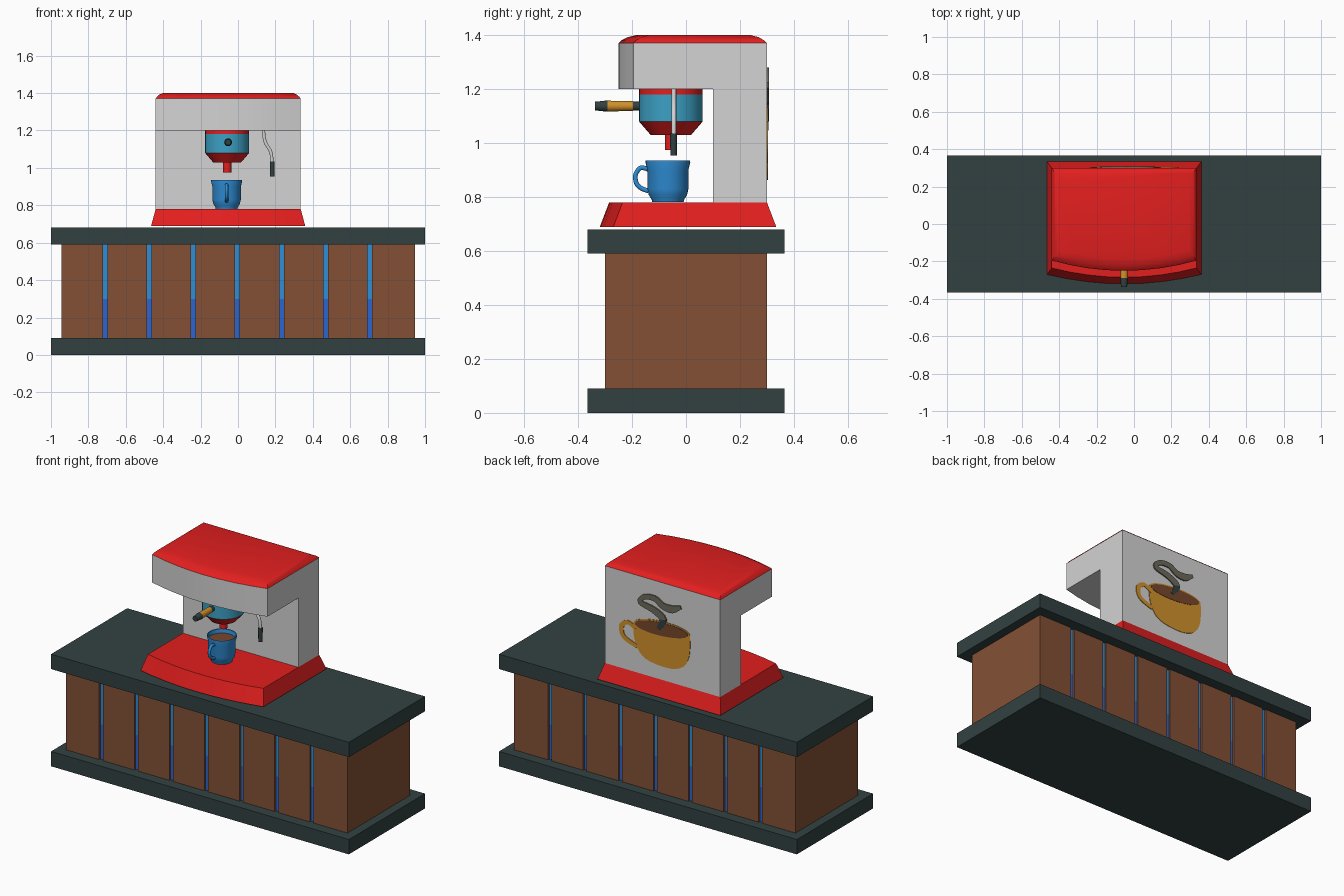
import bpy, bmesh, math
from mathutils import Vector, Matrix

if "Cube" in bpy.data.objects:
    bpy.data.objects.remove(bpy.data.objects["Cube"])


def material(name, rgb):
    m = bpy.data.materials.new(name)
    m.diffuse_color = (*[(c / 255) ** 2.2 for c in rgb], 1)
    m.use_nodes = True
    m.node_tree.nodes["Principled BSDF"].inputs["Base Color"].default_value = m.diffuse_color
    return m


RED = material("red", (226, 36, 36))
WHITE = material("light_grey", (210, 210, 210))
TEAL = material("teal", (62, 160, 196))
BLUE = material("blue", (50, 140, 212))
DEEP = material("deep_blue", (46, 102, 205))
ORANGE = material("orange", (208, 144, 46))
SLATE = material("slate", (54, 67, 67))
WOOD = material("wood", (130, 81, 56))
COFFEE = material("coffee", (118, 72, 48))
STEAM = material("steam_grey", (108, 106, 92))


def finish(name, bm, *mats, smooth=None):
    bmesh.ops.remove_doubles(bm, verts=bm.verts, dist=1e-5)
    bmesh.ops.recalc_face_normals(bm, faces=bm.faces)
    me = bpy.data.meshes.new(name)
    bm.to_mesh(me)
    bm.free()
    ob = bpy.data.objects.new(name, me)
    bpy.context.collection.objects.link(ob)
    for m in mats:
        me.materials.append(m)
    if smooth:
        select(ob)
        bpy.ops.object.shade_smooth_by_angle(angle=math.radians(smooth))
    return ob


def select(ob):
    bpy.ops.object.select_all(action='DESELECT')
    ob.select_set(True)
    bpy.context.view_layer.objects.active = ob


def box(name, x0, x1, y0, y1, z0, z1, mat):
    ring = [(x0, y0), (x1, y0), (x1, y1), (x0, y1)]
    return loft(name, [(ring, z0), (ring, z1)], mat)


def loft(name, rings, mat, smooth=None):
    """Join stacked (outline, z) rings and cap both ends."""
    bm = bmesh.new()
    loops = [[bm.verts.new((x, y, z)) for x, y in ring] for ring, z in rings]
    n = len(loops[0])
    for a, b in zip(loops, loops[1:]):
        for i in range(n):
            j = (i + 1) % n
            bm.faces.new((a[i], a[j], b[j], b[i]))
    bm.faces.new(loops[0])
    bm.faces.new(loops[-1])
    return finish(name, bm, mat, smooth=smooth)


def lathe(name, profile, centre, mat, axis='Z', n=32):
    """Spin a (radius, height) profile; axis 'Y' lays it along -y."""
    bm = bmesh.new()
    vs = [bm.verts.new((r, 0, h)) for r, h in profile]
    es = [bm.edges.new(p) for p in zip(vs, vs[1:])]
    bmesh.ops.spin(bm, geom=vs + es, cent=(0, 0, 0), axis=(0, 0, 1),
                   angle=2 * math.pi, steps=n, use_duplicate=False)
    if axis == 'Y':
        bm.transform(Matrix.Rotation(math.pi / 2, 4, 'X'))
    bm.transform(Matrix.Translation(centre))
    return finish(name, bm, mat, smooth=35)


def tube(name, pts, radius, mat):
    cu = bpy.data.curves.new(name, 'CURVE')
    cu.dimensions = '3D'
    cu.bevel_depth, cu.bevel_resolution, cu.use_fill_caps = radius, 3, True
    pts = smooth_path([Vector(p) for p in pts])
    sp = cu.splines.new('POLY')
    sp.points.add(len(pts) - 1)
    for p, co in zip(sp.points, pts):
        p.co = (*co, 1)
    cu.materials.append(mat)
    ob = bpy.data.objects.new(name, cu)
    bpy.context.collection.objects.link(ob)
    select(ob)
    bpy.ops.object.convert(target='MESH')
    bpy.ops.object.shade_smooth_by_angle(angle=math.radians(50))


def smooth_path(p, steps=5):
    """Catmull-Rom path through the points."""
    q = [p[0]] + p + [p[-1]]
    out = []
    for a, b, c, d in zip(q, q[1:], q[2:], q[3:]):
        for k in range(steps):
            t = k / steps
            out.append(0.5 * (2 * b + (c - a) * t + (2 * a - 5 * b + 4 * c - d) * t * t
                              + (3 * b - a - 3 * c + d) * t ** 3))
    return out + [p[-1]]


def extrude_back(name, bm, depth, *mats):
    ret = bmesh.ops.extrude_face_region(bm, geom=bm.faces[:])
    vs = [g for g in ret['geom'] if isinstance(g, bmesh.types.BMVert)]
    bmesh.ops.translate(bm, verts=vs, vec=(0, depth, 0))
    return finish(name, bm, *mats)


def plate(name, pts, depth, mat):
    bm = bmesh.new()
    bm.faces.new([bm.verts.new((x, 0.299, z)) for x, z in pts])
    return extrude_back(name, bm, depth, mat)


def ribbon(name, pts, widths, depth, *mats):
    """Thin plate following a path on the back panel; thickness varies."""
    path = smooth_path([Vector((x, z, w)) for (x, z), w in zip(pts, widths)])
    bm = bmesh.new()
    rows = []
    for i, p in enumerate(path):
        d = path[min(i + 1, len(path) - 1)] - path[max(i - 1, 0)]
        nrm = Vector((-d.y, d.x)).normalized() * p.z / 2
        rows.append([bm.verts.new((p.x + s * nrm.x, 0.299, p.y + s * nrm.y)) for s in (1, -1)])
    for a, b in zip(rows, rows[1:]):
        bm.faces.new((a[0], a[1], b[1], b[0]))
    return extrude_back(name, bm, depth, *mats)


def outline(x0, x1, back, front, sag, n=8):
    """Rectangle with a bowed front edge."""
    pts = [(x1, back), (x0, back)]
    for i in range(n + 1):
        t = 2 * i / n - 1
        pts.append(((x0 + x1) / 2 + t * (x1 - x0) / 2, front + sag * t * t))
    return pts


# Counter: two slabs, wooden panels, blue core showing in the gaps
box("counter_foot", -1, 1, -0.365, 0.365, 0, 0.09, SLATE)
box("counter_top", -1, 1, -0.365, 0.365, 0.59, 0.68, SLATE)
box("core_lower", -0.93, 0.93, -0.288, 0.288, 0.09, 0.3, DEEP)
box("core_upper", -0.93, 0.93, -0.288, 0.288, 0.3, 0.59, BLUE)
gaps = [-0.71 + 0.2357 * i for i in range(7)]
for i, (a, b) in enumerate(zip([-0.957] + gaps, gaps + [0.957])):
    box(f"wood_panel_{i + 1}", a + 0.012, b - 0.012, -0.3, 0.3, 0.09, 0.59, WOOD)

# Machine: flared base, column, head and rounded lid
loft("machine_base", [(outline(-0.465, 0.36, 0.335, -0.32, 0.05), 0.688),
                      (outline(-0.44, 0.335, 0.30, -0.285, 0.05), 0.78)], RED, 25)
box("machine_column", -0.44, 0.335, 0.1, 0.3, 0.78, 1.2, WHITE)
head = outline(-0.44, 0.335, 0.3, -0.25, 0.055)
loft("machine_head", [(head, 1.2), (head, 1.37)], WHITE, 25)
loft("machine_lid", [(head, 1.37),
                     (outline(-0.433, 0.328, 0.29, -0.24, 0.054), 1.38),
                     (outline(-0.42, 0.315, 0.27, -0.218, 0.052), 1.392),
                     (outline(-0.402, 0.297, 0.24, -0.185, 0.05), 1.40)], RED, 40)

# Brewing group
gx, gy = -0.058, -0.056
g = (gx, gy, 0)
lathe("group_collar", [(0, 1.18), (0.118, 1.18), (0.118, 1.202), (0, 1.202)], g, RED)
lathe("group_body", [(0, 1.08), (0.118, 1.08), (0.118, 1.18), (0, 1.18)], g, TEAL)
lathe("group_funnel", [(0, 1.03), (0.075, 1.03), (0.118, 1.08), (0, 1.08)], g, RED)
lathe("group_spout", [(0, 0.975), (0.022, 0.975), (0.022, 1.035), (0, 1.035)], g, RED, n=16)

# Filter handle pointing forward
h = (-0.053, 0, 1.137)
lathe("handle_ring", [(0, 0.16), (0.017, 0.16), (0.017, 0.196), (0, 0.196)], h, SLATE, 'Y', 16)
lathe("handle_grip", [(0, 0.196), (0.018, 0.196), (0.02, 0.29), (0, 0.29)], h, ORANGE, 'Y', 16)
lathe("handle_end", [(0, 0.29), (0.021, 0.29), (0.016, 0.337), (0, 0.337)], h, SLATE, 'Y', 16)

# Steam wand
tube("steam_wand", [(0.135, -0.045, 1.21), (0.145, -0.045, 1.14), (0.175, -0.045, 1.085),
                    (0.183, -0.045, 1.02)], 0.009, WHITE)
lathe("wand_tip", [(0, 0.953), (0.012, 0.953), (0.013, 1.035), (0, 1.035)],
      (0.183, -0.046, 0), SLATE, n=12)

# Cup with coffee
c = (-0.061, -0.067, 0)
lathe("cup", [(0, 0.781), (0.058, 0.781), (0.06, 0.79), (0.071, 0.808), (0.076, 0.83), (0.076, 0.9),
              (0.083, 0.928), (0.082, 0.936), (0.077, 0.934), (0.07, 0.9), (0.066, 0.82),
              (0, 0.8)], c, BLUE)
lathe("cup_coffee", [(0, 0.912), (0.0725, 0.912), (0.069, 0.895), (0, 0.895)], c, COFFEE)
tube("cup_handle", [(-0.061, y, z) for y, z in
                    [(-0.138, 0.902), (-0.168, 0.908), (-0.187, 0.882), (-0.183, 0.85),
                     (-0.165, 0.832), (-0.138, 0.822)]], 0.009, BLUE)


# Painted cup on the back panel
def ellipse(rx, rz, a0, a1, n):
    tilt = -0.06
    return [(-0.048 + rx * math.cos(a), 1.088 + rz * math.sin(a) + tilt * rx * math.cos(a))
            for a in (math.radians(a0 + (a1 - a0) * i / n) for i in range(n + 1))]


bowl = [Vector(p) for p in [(-0.238, 1.099), (-0.235, 0.98), (-0.195, 0.9), (-0.105, 0.864),
                            (0.03, 0.872), (0.1, 0.91), (0.137, 0.99), (0.142, 1.077)]]
plate("painted_cup", [tuple(p) for p in smooth_path(bowl, 3)] + ellipse(0.19, 0.048, 0, 180, 16)[1:-1],
      0.004, ORANGE)
plate("painted_coffee", ellipse(0.178, 0.04, 0, 360, 28)[:-1], 0.006, COFFEE)
ribbon("painted_handle", [(0.125, 1.045), (0.18, 1.07), (0.222, 1.035), (0.205, 0.975), (0.12, 0.94)],
       [0.025, 0.025, 0.03, 0.028, 0.025], 0.005, ORANGE)
steam = ribbon("painted_steam",
               [(-0.025, 1.085), (-0.06, 1.15), (0.005, 1.192), (0.095, 1.215), (0.065, 1.255),
                (-0.005, 1.262), (-0.058, 1.232), (-0.118, 1.228), (-0.178, 1.255)],
               [0.02, 0.045, 0.04, 0.03, 0.03, 0.035, 0.04, 0.045, 0.02], 0.008, STEAM, SLATE)
for f in steam.data.polygons:
    f.material_index = int(f.center.z < 1.15)
